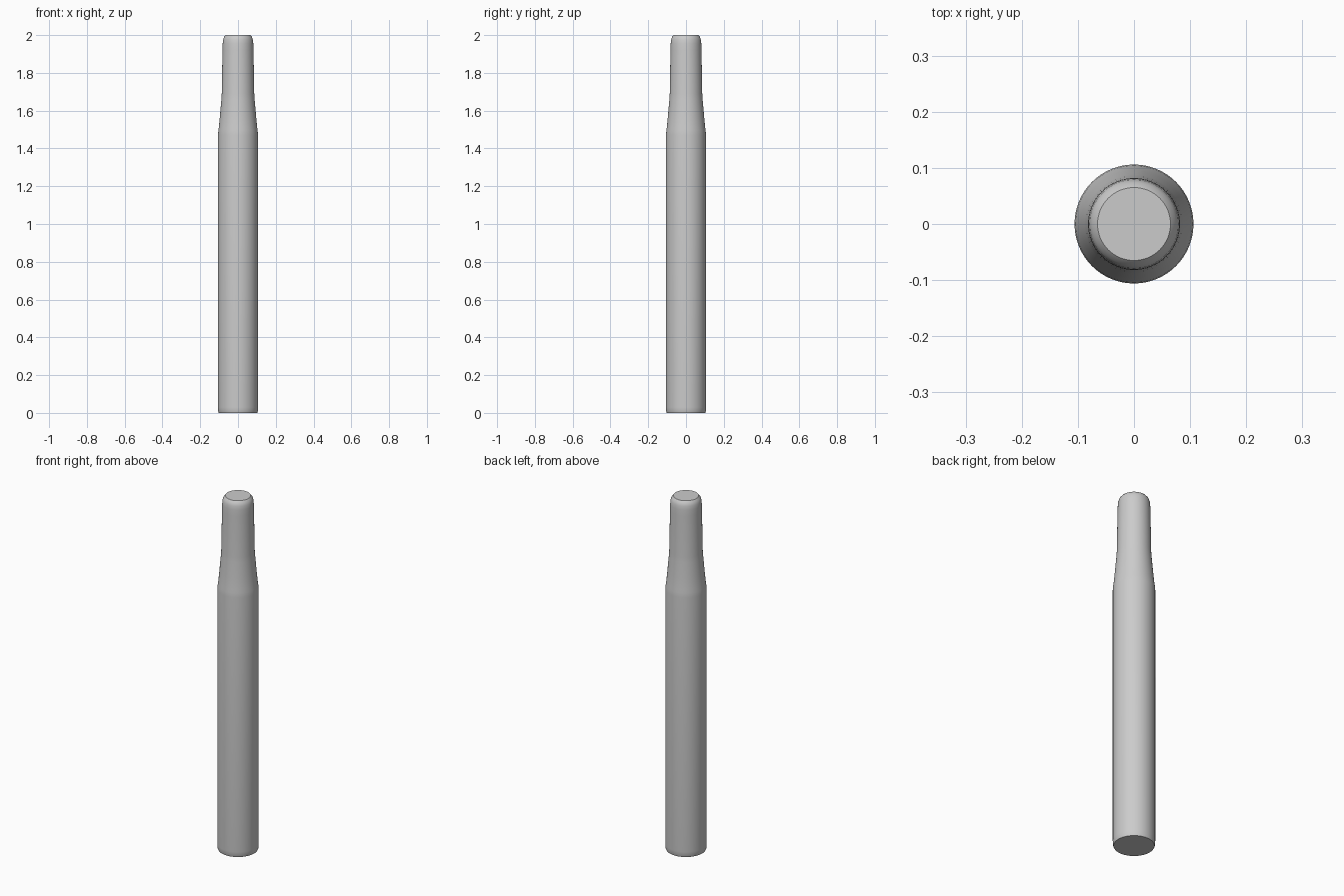
import bpy
import bmesh
import math

cube = bpy.data.objects.get("Cube")
if cube:
    bpy.data.objects.remove(cube, do_unlink=True)

SEGMENTS = 64

grey = bpy.data.materials.new("light_grey")
grey.use_nodes = True
colour = (0.6, 0.6, 0.6, 1)
grey.diffuse_color = colour
grey.node_tree.nodes["Principled BSDF"].inputs["Base Color"].default_value = colour

# Radius and height, from the base to the tip
profile = [
    (0.102, 0), (0.105, 0.008), (0.106, 0.03),       # softened base
    (0.106, 1.47), (0.104, 1.495), (0.101, 1.515),   # long body and shoulder
    (0.095, 1.58), (0.088, 1.66), (0.086, 1.69),     # taper
    (0.082, 1.92), (0.081, 1.955),                   # slim neck
    (0.079, 1.975), (0.074, 1.99), (0.065, 2),       # rounded tip
]

# Turned shaft with a flat cap at each end
bm = bmesh.new()
rings = []
for radius, height in profile:
    ring = []
    for i in range(SEGMENTS):
        a = math.tau * i / SEGMENTS
        ring.append(bm.verts.new((radius * math.cos(a), radius * math.sin(a), height)))
    rings.append(ring)
for low, high in zip(rings, rings[1:]):
    for i in range(SEGMENTS):
        j = (i + 1) % SEGMENTS
        bm.faces.new((low[i], low[j], high[j], high[i]))
bm.faces.new(rings[0][::-1])
bm.faces.new(rings[-1])

mesh = bpy.data.meshes.new("tapered_shaft")
bm.to_mesh(mesh)
bm.free()
mesh.materials.append(grey)
shaft = bpy.data.objects.new("tapered_shaft", mesh)
bpy.context.collection.objects.link(shaft)

bpy.ops.object.select_all(action="DESELECT")
shaft.select_set(True)
bpy.context.view_layer.objects.active = shaft
bpy.ops.object.shade_smooth_by_angle(angle=math.radians(35))
